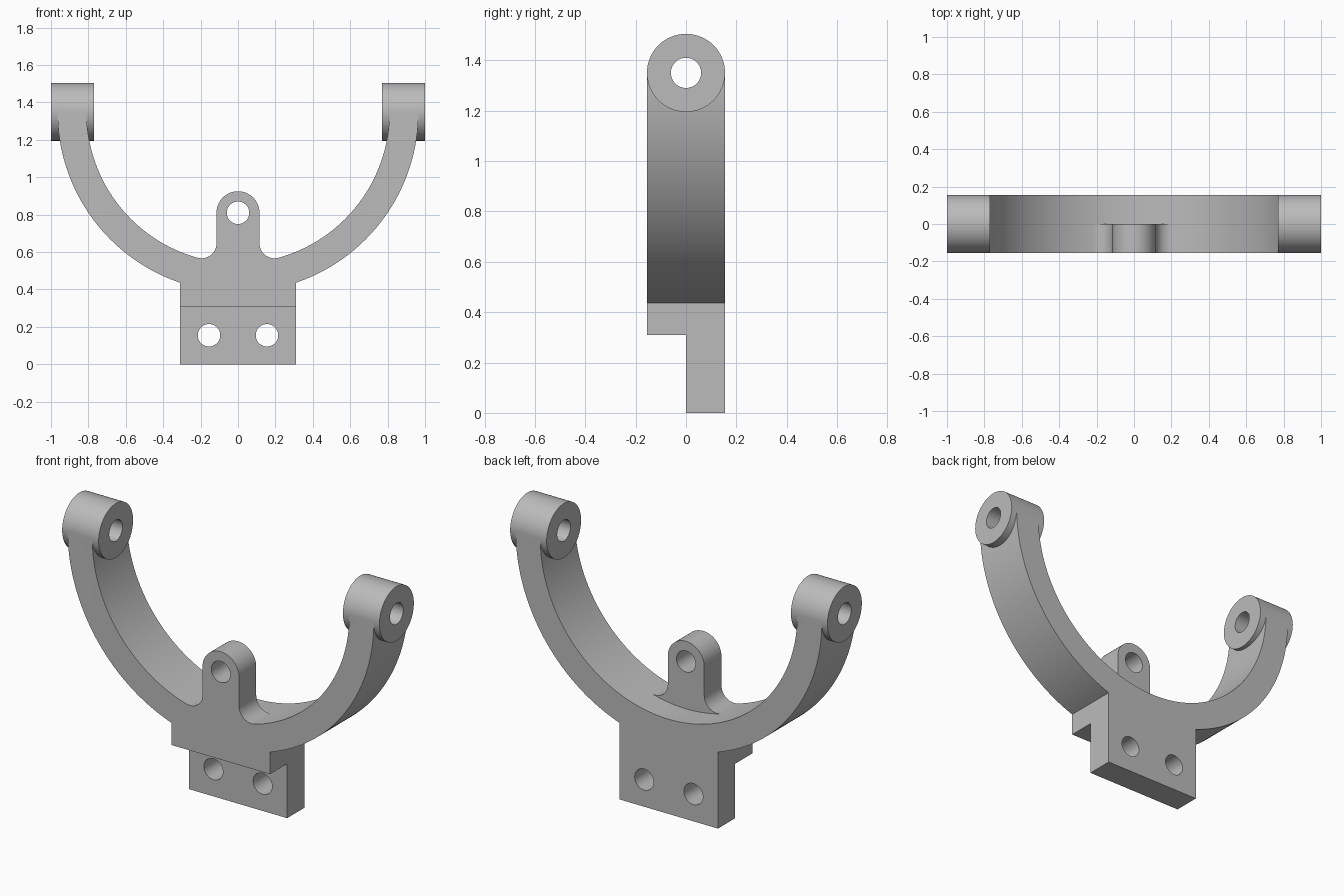
import bpy, bmesh, math
from mathutils import Matrix

if "Cube" in bpy.data.objects:
    bpy.data.objects.remove(bpy.data.objects["Cube"], do_unlink=True)

HALF = 0.155            # half the depth, also the boss radius
AXIS = 1.35             # height of the boss axis and arc centre
R_OUT, R_IN = 0.965, 0.81
BASE_W, STEP = 0.31, 0.31
TAB_R, TAB_Z, FILLET = 0.115, 0.81, 0.08
HOLE = 0.06

grey = bpy.data.materials.new("satin grey")
grey.use_nodes = True
grey.diffuse_color = (0.5, 0.5, 0.5, 1)
grey.node_tree.nodes["Principled BSDF"].inputs["Base Color"].default_value = (0.5, 0.5, 0.5, 1)


def arc(cx, cz, r, a0, a1, n):
    return [(cx + r * math.cos(a0 + (a1 - a0) * i / n),
             cz + r * math.sin(a0 + (a1 - a0) * i / n)) for i in range(n + 1)]


def new_object(name, bm):
    bmesh.ops.recalc_face_normals(bm, faces=bm.faces)
    mesh = bpy.data.meshes.new(name)
    bm.to_mesh(mesh)
    bm.free()
    mesh.materials.append(grey)
    ob = bpy.data.objects.new(name, mesh)
    bpy.context.collection.objects.link(ob)
    return ob


def plate(name, half_outline, y0, y1):
    """Mirror a right-hand (x, z) outline and extrude it along y."""
    left = [(-x, z) for x, z in reversed(half_outline) if x > 1e-4]
    bm = bmesh.new()
    face = bm.faces.new([bm.verts.new((x, y0, z)) for x, z in half_outline + left])
    ext = bmesh.ops.extrude_face_region(bm, geom=[face])["geom"]
    bmesh.ops.translate(bm, vec=(0, y1 - y0, 0),
                        verts=[v for v in ext if isinstance(v, bmesh.types.BMVert)])
    return new_object(name, bm)


def cylinder(name, r, length, centre, axis):
    bm = bmesh.new()
    bmesh.ops.create_cone(bm, cap_ends=True, segments=64, radius1=r, radius2=r, depth=length)
    turn = Matrix.Rotation(math.pi / 2, 4, 'Y' if axis == 'X' else 'X')
    bm.transform(Matrix.Translation(centre) @ turn)
    return new_object(name, bm)


def combine(target, tool, operation):
    mod = target.modifiers.new(operation.lower(), 'BOOLEAN')
    mod.operation, mod.solver, mod.object = operation, 'EXACT', tool
    bpy.context.view_layer.objects.active = target
    bpy.ops.object.modifier_apply(modifier=mod.name)
    bpy.data.objects.remove(tool, do_unlink=True)


# Shared arm outline, from the base corner up and back down the inside
fx = TAB_R + FILLET
fz = AXIS - math.sqrt((R_IN - FILLET) ** 2 - fx ** 2)
tangent = math.atan2(fz - AXIS, fx)
arm = arc(0, AXIS, R_OUT, -math.acos(BASE_W / R_OUT), 0, 48)
arm += arc(0, AXIS, R_IN, 0, tangent, 48)

# Front half carries the tab, back half carries the mounting flange
tab = arc(fx, fz, FILLET, tangent, -math.pi, 16)[1:] + arc(0, TAB_Z, TAB_R, 0, math.pi / 2, 20)
yoke = plate("yoke", [(BASE_W, STEP)] + arm + tab, -HALF, 0)
cradle = arc(0, AXIS, R_IN, tangent, -math.pi / 2, 12)[1:]
combine(yoke, plate("flange_half", [(BASE_W, 0)] + arm + cradle, 0, HALF), 'UNION')

# Pivot bosses at the arm ends, bored through
for side in (-1, 1):
    centre = (side * 0.885, 0, AXIS)
    combine(yoke, cylinder("boss", HALF, 0.23, centre, 'X'), 'UNION')
    combine(yoke, cylinder("boss_bore", HOLE, 0.5, centre, 'X'), 'DIFFERENCE')

# Tab hole and the two flange holes
for x, z in ((0, TAB_Z), (-HALF, HALF), (HALF, HALF)):
    combine(yoke, cylinder("bolt_hole", HOLE, 1, (x, 0, z), 'Y'), 'DIFFERENCE')

bpy.ops.object.select_all(action='DESELECT')
yoke.select_set(True)
bpy.context.view_layer.objects.active = yoke
bpy.ops.object.shade_smooth_by_angle(angle=math.radians(30))
